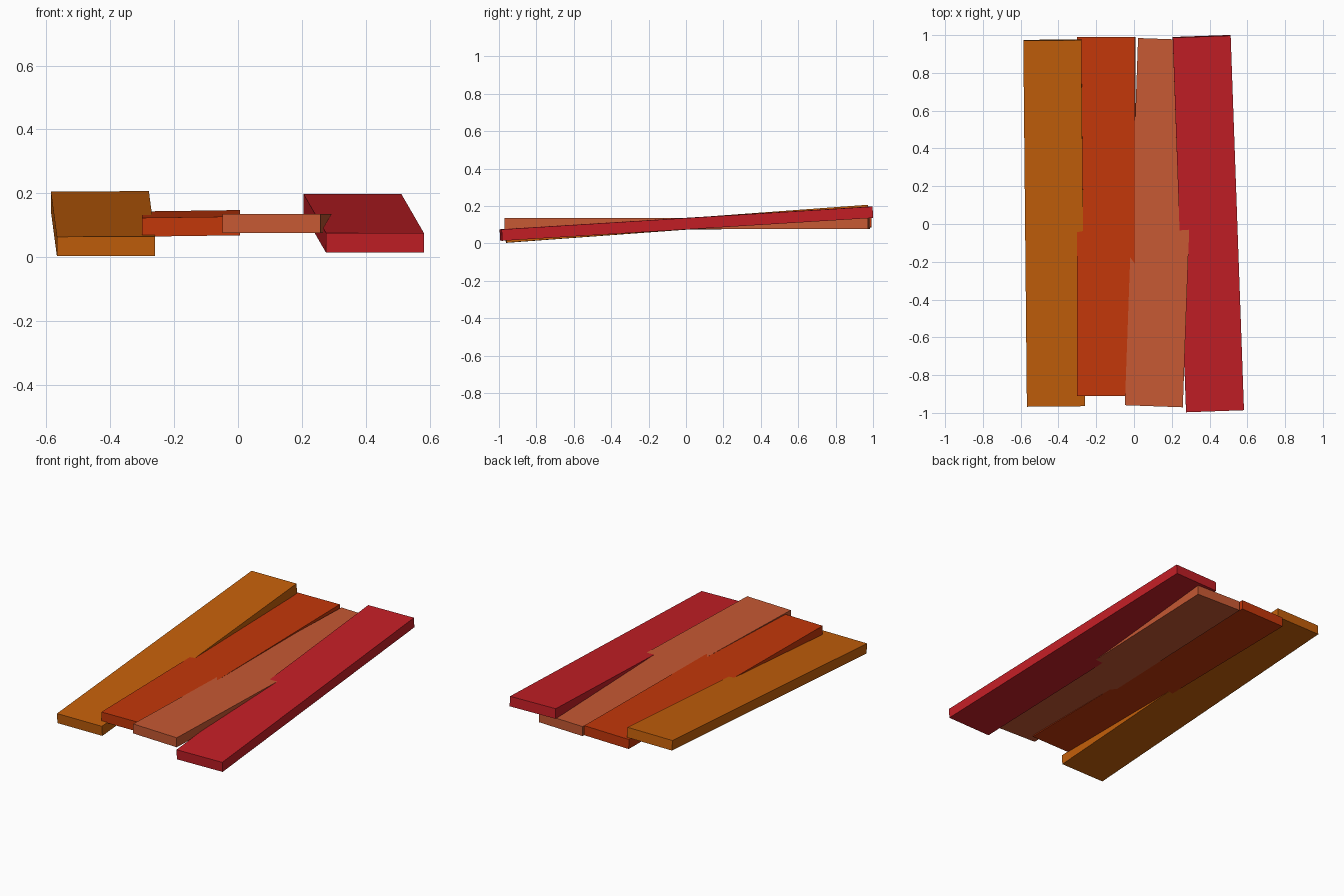
import bpy, bmesh
from mathutils import Matrix

if "Cube" in bpy.data.objects:
    bpy.data.objects.remove(bpy.data.objects["Cube"])

WIDTH = 0.307


def plank(name, centre, length, thick, rot, colour):
    """Flat board along y: pitch, roll and yaw in rot."""
    bm = bmesh.new()
    bmesh.ops.create_cube(bm, size=1, matrix=Matrix.Diagonal((WIDTH, length, thick, 1)))
    mesh = bpy.data.meshes.new(name)
    bm.to_mesh(mesh)
    bm.free()
    obj = bpy.data.objects.new(name, mesh)
    obj.location = centre
    obj.rotation_euler = rot
    mat = bpy.data.materials.new(name + "_paint")
    mat.diffuse_color = (*colour, 1)
    mat.use_nodes = True
    mat.node_tree.nodes["Principled BSDF"].inputs["Base Color"].default_value = mat.diffuse_color
    mesh.materials.append(mat)
    bpy.context.collection.objects.link(obj)


# Four loosely laid boards, left to right
plank("amber_plank", (-0.423, 0.005, 0.105), 1.943, 0.061,
      (0.073, -0.004, 0.0095), (0.55, 0.115, 0.003))
plank("orange_plank", (-0.147, 0.040, 0.106), 1.902, 0.059,
      (0.0105, -0.014, 0.0), (0.55, 0.038, 0.003))
plank("coral_plank", (0.140, 0.007, 0.1055), 1.945, 0.059,
      (0.0, 0.0, -0.036), (0.57, 0.1, 0.033))
plank("red_plank", (0.3935, 0.002, 0.106), 1.988, 0.061,
      (0.0615, 0.002, 0.0357), (0.55, 0.013, 0.019))
